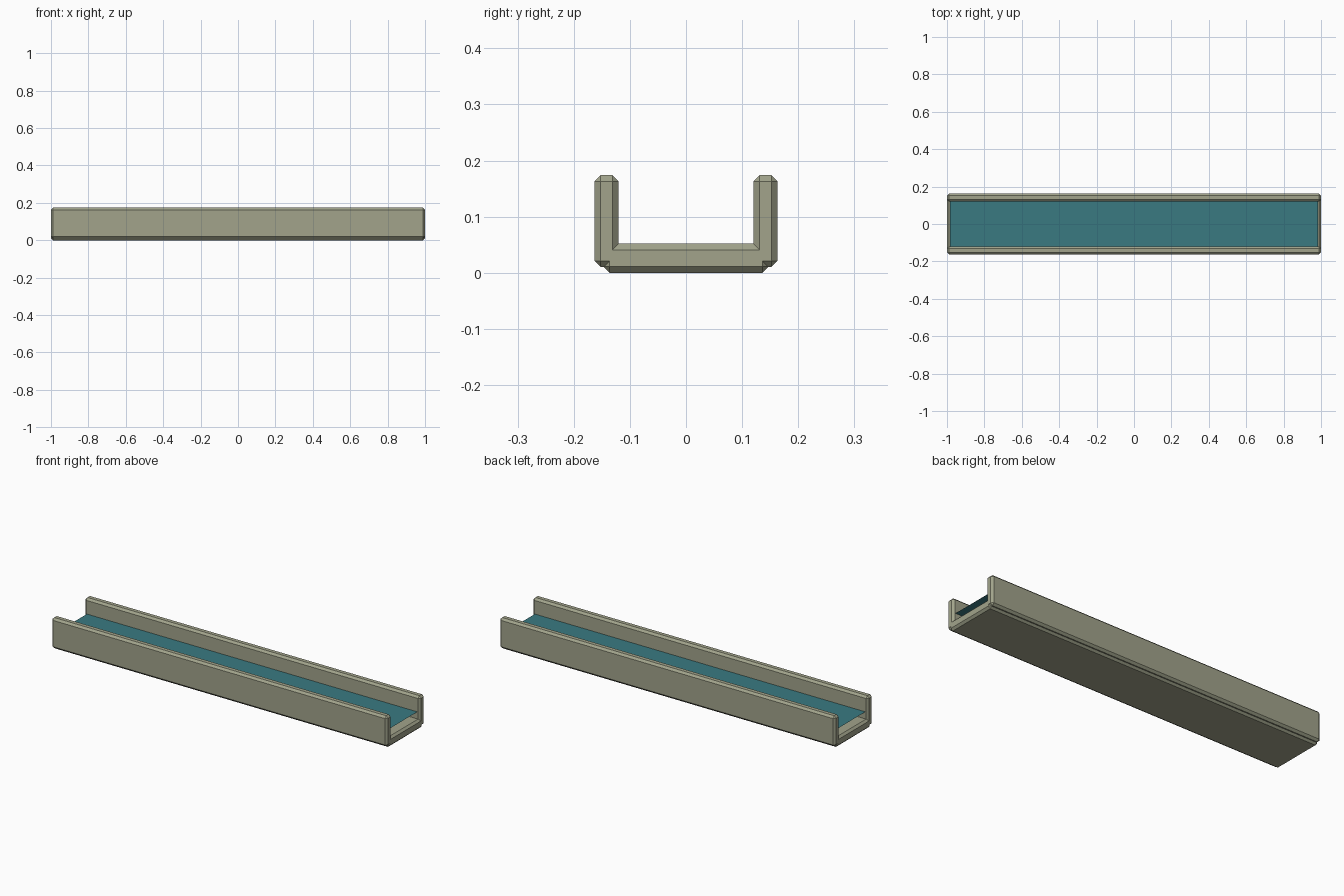
import bpy, bmesh

if "Cube" in bpy.data.objects:
    bpy.data.objects.remove(bpy.data.objects["Cube"])


def material(name, rgb):
    m = bpy.data.materials.new(name)
    m.diffuse_color = (*rgb, 1)
    m.use_nodes = True
    m.node_tree.nodes["Principled BSDF"].inputs["Base Color"].default_value = m.diffuse_color
    return m


stone = material("grey_olive_stone", (0.36, 0.37, 0.26))
water_blue = material("teal_water", (0.042, 0.195, 0.222))


def add_object(name, bm, mat):
    mesh = bpy.data.meshes.new(name)
    bm.to_mesh(mesh)
    bm.free()
    mesh.materials.append(mat)
    ob = bpy.data.objects.new(name, mesh)
    bpy.context.collection.objects.link(ob)
    return ob


def chamfered_box(name, lo, hi, mat, width=0.011):
    bm = bmesh.new()
    bmesh.ops.create_cube(bm, size=1)
    for v in bm.verts:
        v.co = [lo[i] if v.co[i] < 0 else hi[i] for i in range(3)]
    bmesh.ops.bevel(bm, geom=bm.edges[:], offset=width, segments=1,
                    affect='EDGES', profile=0.5)
    return add_object(name, bm, mat)


# Floor slab of the trough
chamfered_box("trough_floor", (-1, -0.147, 0), (1, 0.147, 0.052), stone)

# Two long side walls
for side, name in ((-1, "front_wall"), (1, "back_wall")):
    a, b = sorted((side * 0.12, side * 0.163))
    chamfered_box(name, (-1, a, 0.01), (1, b, 0.174), stone)

# Water sheet between the walls, floating above the floor
bm = bmesh.new()
bm.faces.new([bm.verts.new(p) for p in (
    (-0.985, -0.121, 0.09), (0.985, -0.121, 0.09),
    (0.985, 0.121, 0.09), (-0.985, 0.121, 0.09))])
add_object("water_surface", bm, water_blue)
